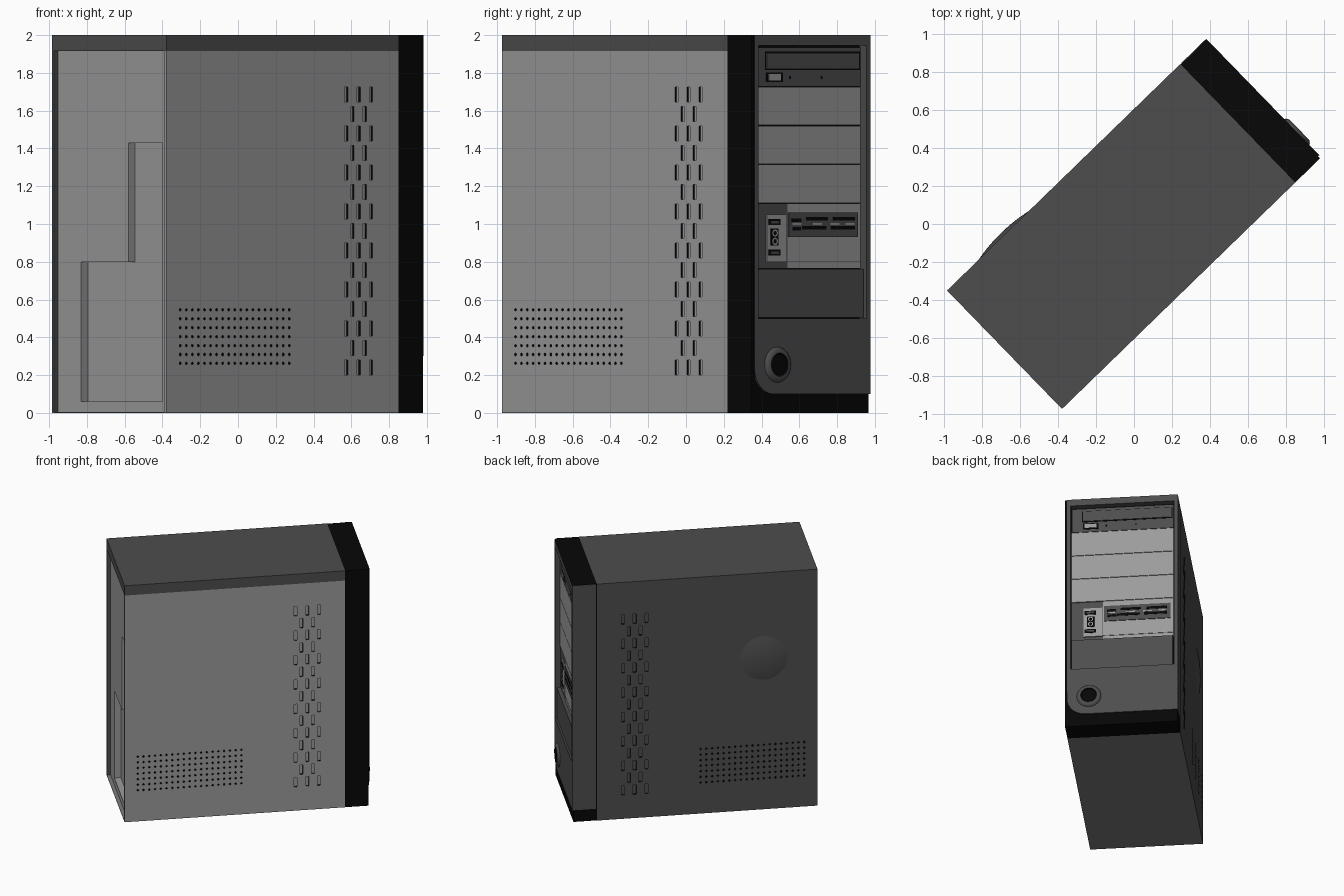
import bpy, bmesh, math
from mathutils import Matrix, Vector

cube = bpy.data.objects.get("Cube")
if cube:
    bpy.data.objects.remove(cube, do_unlink=True)


def material(name, value):
    m = bpy.data.materials.new(name)
    m.use_nodes = True
    col = (value, value, value, 1)
    m.diffuse_color = col
    m.node_tree.nodes["Principled BSDF"].inputs["Base Color"].default_value = col
    return m


MATS = [material("light_grey", 0.33), material("dark_grey", 0.075),
        material("black", 0.002), material("mid_grey", 0.2)]
LIGHT, DARK, BLACK, MID = range(4)
# The case is modelled facing +x, with its left on +y, and then turned
TURN = Matrix.Rotation(math.radians(44.15), 4, 'Z')
FRONT, BACK, SIDE, SEAM, TOP, LIP = 0.953, -0.951, 0.435, 0.762, 2.0, 1.917
SKIN = SIDE - 0.016  # inside of the side panels
BAY = 0.916  # depth of the bay covers


def finish(name, bm, smooth=False):
    bmesh.ops.recalc_face_normals(bm, faces=bm.faces)
    mesh = bpy.data.meshes.new(name)
    bm.to_mesh(mesh)
    bm.free()
    for m in MATS:
        mesh.materials.append(m)
    if smooth:
        mesh.shade_smooth()
        mesh.set_sharp_from_angle(angle=math.radians(35))
    ob = bpy.data.objects.new(name, mesh)
    bpy.context.collection.objects.link(ob)
    ob.matrix_world = TURN
    return ob


def add_prism(bm, points, offset, mat):
    """Extrude a flat loop of points along an offset."""
    low = [bm.verts.new(p) for p in points]
    high = [bm.verts.new(Vector(p) + Vector(offset)) for p in points]
    faces = [bm.faces.new(low), bm.faces.new(high[::-1])]
    n = len(low)
    for i in range(n):
        j = (i + 1) % n
        faces.append(bm.faces.new((low[i], low[j], high[j], high[i])))
    for f in faces:
        f.material_index = mat


def add_box(bm, x, y, z, mat):
    loop = [(x[0], y[0], z[0]), (x[0], y[1], z[0]), (x[0], y[1], z[1]), (x[0], y[0], z[1])]
    add_prism(bm, loop, (x[1] - x[0], 0, 0), mat)


def box(name, x, y, z, mat):
    bm = bmesh.new()
    add_box(bm, x, y, z, mat)
    return finish(name, bm)


def front_prism(name, profile, x, mat):
    bm = bmesh.new()
    add_prism(bm, [(x[0], a, b) for a, b in profile], (x[1] - x[0], 0, 0), mat)
    return finish(name, bm)


def cut(ob, cutter):
    cutter.hide_render = True
    mod = ob.modifiers.new("cut", 'BOOLEAN')
    mod.operation, mod.solver, mod.object = 'DIFFERENCE', 'EXACT', cutter
    bpy.context.view_layer.update()
    graph = bpy.context.evaluated_depsgraph_get()
    ob.data = bpy.data.meshes.new_from_object(ob.evaluated_get(graph))
    ob.modifiers.clear()
    bpy.data.objects.remove(cutter, do_unlink=True)


def lathe(name, profile, centre, axis, mat_rule, steps=32):
    """Spin (radius, height) points around an axis through the centre."""
    bm = bmesh.new()
    rot = Vector((0, 0, 1)).rotation_difference(Vector(axis)).to_matrix().to_4x4()
    place = Matrix.Translation(centre) @ rot
    rings = []
    for r, h in profile:
        rings.append([bm.verts.new(place @ Vector((r * math.cos(t), r * math.sin(t), h)))
                      for t in (math.tau * i / steps for i in range(steps))])
    for k in range(len(rings) - 1):
        for i in range(steps):
            j = (i + 1) % steps
            f = bm.faces.new((rings[k][i], rings[k][j], rings[k + 1][j], rings[k + 1][i]))
            f.material_index = mat_rule(k)
    cap = bm.faces.new(rings[-1])
    cap.material_index = mat_rule(len(rings))
    bm.faces.new(rings[0][::-1]).material_index = mat_rule(0)
    return finish(name, bm, True)


# Vent slots and round holes, the same on both side panels
def vent_cutter(side, floor_mat):
    bm = bmesh.new()
    inner, outer = side * (SIDE - 0.012), side * (SIDE + 0.02)
    for row in range(15):
        z = 1.685 - row * 0.1032
        count = 3 - row % 2
        for i in range(count):
            x = 0.468 + (i - (count - 1) / 2) * 0.091
            add_box(bm, (x - 0.012, x + 0.012), (inner, outer), (z - 0.04, z + 0.04), BLACK)
    for row in range(7):
        for col in range(19):
            x, z = -0.848 + col * 0.0447, 0.262 + row * 0.0472
            loop = [(x + 0.008 * math.cos(t), inner, z + 0.008 * math.sin(t))
                    for t in (math.tau * i / 6 for i in range(6))]
            add_prism(bm, loop, (0, outer - inner, 0), BLACK)
    cutter = finish("vent_cutter", bm)
    # Slot floors keep the panel colour, walls stay black
    for f in cutter.data.polygons:
        if abs(f.normal.y) > 0.9 and f.area > 0.001:
            f.material_index = floor_mat
    return cutter


# Case: side panels, top cover, floor
for name, side, mat in (("right_side_panel", -1, LIGHT), ("left_side_panel", 1, DARK)):
    panel = box(name, (BACK, SEAM), sorted((side * SKIN, side * SIDE)), (0.004, LIP), mat)
    cut(panel, vent_cutter(side, mat))
box("top_cover", (BACK, SEAM), (-SIDE, SIDE), (LIP, TOP), DARK)
box("floor_plate", (BACK, SEAM), (-SIDE, SIDE), (0, 0.004), MID)

# Chassis with the stepped recess in its back
chassis = box("chassis_back", (BACK + 0.03, SEAM), (-SKIN, SKIN), (0.004, LIP), LIGHT)
step = [(-0.375, 0.06), (0.243, 0.06), (0.243, 0.8), (-0.116, 0.8), (-0.116, 1.43), (-0.375, 1.43)]
cut(chassis, front_prism("recess_cutter", step, (BACK - 0.05, BACK + 0.08), LIGHT))

# Shallow dome on the left panel
dome = [(0.19 * (1 - i / 8), 0.02 * (1 - (1 - i / 8) ** 2)) for i in range(8)]
lathe("side_dome", dome, (-0.535, SIDE - 0.001, 1.28), (0, 1, 0), lambda k: DARK)

# Bezel: black core, base and right edge, grey left cover, grey front frame
box("bezel_core", (SEAM, 0.9), (-SIDE, SIDE - 0.004), (0, TOP), BLACK)
box("bezel_base", (0.9, 0.943), (-SIDE, SIDE - 0.004), (0, 0.3), BLACK)
box("bezel_right_edge", (0.9, 0.945), (-SIDE, -0.42), (0.3, TOP), BLACK)
box("bezel_left_cover", (SEAM + 0.006, 0.9), (SIDE - 0.004, SIDE), (0.1, TOP - 0.002), DARK)
R = 0.14
corner = [(-0.42 + R - R * math.sin(t), 0.1 + R - R * math.cos(t))
          for t in (math.pi / 2 * i / 8 for i in range(9))]
outline = corner + [(-0.42, TOP), (SIDE, TOP), (SIDE, 0.1)]
frame = front_prism("bezel_front_frame", outline, (0.9, FRONT), DARK)
for f in frame.data.polygons:
    if f.normal.z > 0.9 or f.normal.y < -0.9:
        f.material_index = BLACK
cut(frame, box("bay_window_cutter", (0.85, 1), (-0.39, 0.405), (0.5, 1.945), DARK))

# Optical drive
box("drive_face", (0.89, BAY), (-0.385, 0.4), (1.729, 1.935), DARK)
box("drive_tray_gap", (BAY, BAY + 0.002), (-0.308, 0.392), (1.815, 1.912), BLACK)
box("drive_tray", (BAY, BAY + 0.008), (-0.3, 0.384), (1.821, 1.906), DARK)
box("drive_button_surround", (BAY, BAY + 0.003), (-0.298, -0.178), (1.752, 1.803), BLACK)
box("drive_button", (BAY, BAY + 0.008), (-0.285, -0.195), (1.761, 1.794), LIGHT)
for i, y in enumerate((-0.12, 0.11)):
    box("drive_light_%d" % i, (BAY, BAY + 0.003), (y - 0.004, y + 0.004), (1.767, 1.783), BLACK)

# Blank bay covers with thin dark gaps between them
for i, z in enumerate((1.112, 1.318, 1.524)):
    box("bay_cover_%d" % i, (0.89, BAY), (-0.388, 0.4), (z, z + 0.202), LIGHT)

# Port cluster and card reader
box("port_bay_back", (0.89, BAY - 0.004), (-0.39, 0.4), (0.765, 1.108), DARK)
box("reader_bay_cover", (0.89, BAY), (-0.145, 0.4), (0.805, 1.108), LIGHT)
box("reader_bay_strip", (0.89, BAY), (-0.145, 0.4), (0.768, 0.801), LIGHT)
box("port_plate", (0.89, BAY + 0.004), (-0.295, -0.15), (0.8, 1.05), LIGHT)
for i, z in enumerate((0.848, 1.01)):
    box("usb_port_%d" % i, (BAY, BAY + 0.007), (-0.285, -0.2), (z - 0.016, z + 0.016), BLACK)
    box("usb_tongue_%d" % i, (BAY, BAY + 0.009), (-0.272, -0.212), (z - 0.007, z + 0.007), DARK)
box("audio_panel", (BAY, BAY + 0.006), (-0.268, -0.212), (0.885, 0.975), BLACK)
for i, z in enumerate((0.908, 0.952)):
    lathe("audio_jack_%d" % i, [(0.02, 0), (0.02, 0.006), (0.012, 0.006)],
          (BAY + 0.003, -0.24, z), (1, 0, 0), lambda k: BLACK if k > 1 else LIGHT, 16)
box("card_reader", (BAY, BAY + 0.006), (-0.135, 0.375), (0.93, 1.062), DARK)
for i, (y, w, z) in enumerate([(-0.08, 0.035, 1.02), (0.07, 0.08, 1.028), (0.27, 0.08, 1.028),
                               (0.05, 0.09, 0.98), (0.26, 0.09, 0.98), (-0.08, 0.03, 0.975)]):
    box("card_slot_%d" % i, (BAY, BAY + 0.008), (y - w, y + w), (z - 0.01, z + 0.01), BLACK)
for i, y in enumerate((-0.08, 0.07, 0.2, 0.31)):
    box("card_slot_lip_%d" % i, (BAY, BAY + 0.009), (y - 0.035, y + 0.035), (0.996, 1.006), LIGHT)

# Lower blank panel
box("lower_panel", (0.89, 0.941), (-0.385, 0.395), (0.504, 0.762), DARK)

# Power button: raised ring with a black centre
ring = [(0.095, 0), (0.09, 0.01), (0.075, 0.019), (0.062, 0.019), (0.056, 0.012)]
lathe("power_button", ring, (FRONT - 0.001, -0.25, 0.255), (1, 0, 0),
      lambda k: BLACK if k > 2 else DARK)
